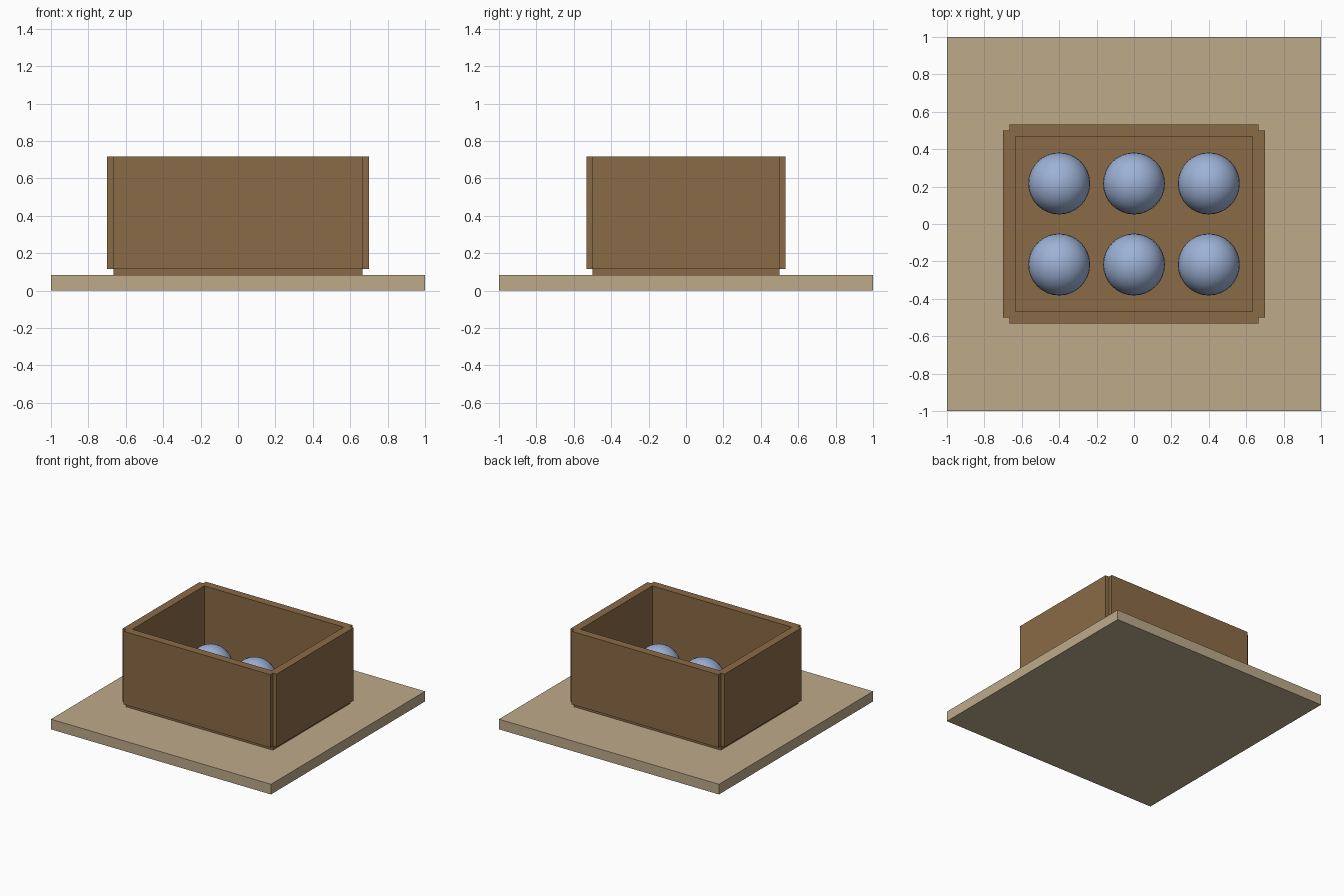
import bpy

if "Cube" in bpy.data.objects:
    bpy.data.objects.remove(bpy.data.objects["Cube"])


def material(name, rgb):
    lin = [((c / 255 + 0.055) / 1.055) ** 2.4 for c in rgb]
    m = bpy.data.materials.new(name)
    m.diffuse_color = (*lin, 1)
    m.use_nodes = True
    m.node_tree.nodes["Principled BSDF"].inputs["Base Color"].default_value = m.diffuse_color
    return m


TAN = material("tan_board", (189, 170, 138))
BROWN = material("brown_wood", (139, 107, 71))
BLUE = material("pale_blue", (157, 178, 214))


def box(name, lo, hi, mat):
    bpy.ops.mesh.primitive_cube_add(size=1, location=[(a + b) / 2 for a, b in zip(lo, hi)])
    ob = bpy.context.object
    ob.name = name
    ob.scale = [b - a for a, b in zip(lo, hi)]
    bpy.ops.object.transform_apply(location=False, rotation=False, scale=True)
    ob.data.materials.append(mat)


# Base board and crate floor
box("base_board", (-1, -1, 0), (1, 1, 0.0833), TAN)
box("crate_floor", (-0.6667, -0.5, 0.0833), (0.6667, 0.5, 0.1167), BROWN)

# Crate walls, overlapping at the notched corners
Z0, Z1 = 0.1167, 0.7167
box("front_wall", (-0.6667, -0.5333, Z0), (0.6667, -0.4667, Z1), BROWN)
box("back_wall", (-0.6667, 0.4667, Z0), (0.6667, 0.5333, Z1), BROWN)
box("left_wall", (-0.7, -0.5, Z0), (-0.6333, 0.5, Z1), BROWN)
box("right_wall", (0.6333, -0.5, Z0), (0.7, 0.5, Z1), BROWN)

# Six balls in two rows, slightly sunk into the floor
for row, y in (("front", -0.2167), ("back", 0.2167)):
    for col, x in (("left", -0.4), ("middle", 0), ("right", 0.4)):
        bpy.ops.mesh.primitive_uv_sphere_add(segments=32, ring_count=16, radius=0.1655,
                                             location=(x, y, 0.2167))
        ob = bpy.context.object
        ob.name = f"ball_{row}_{col}"
        ob.data.materials.append(BLUE)
        bpy.ops.object.shade_smooth()
